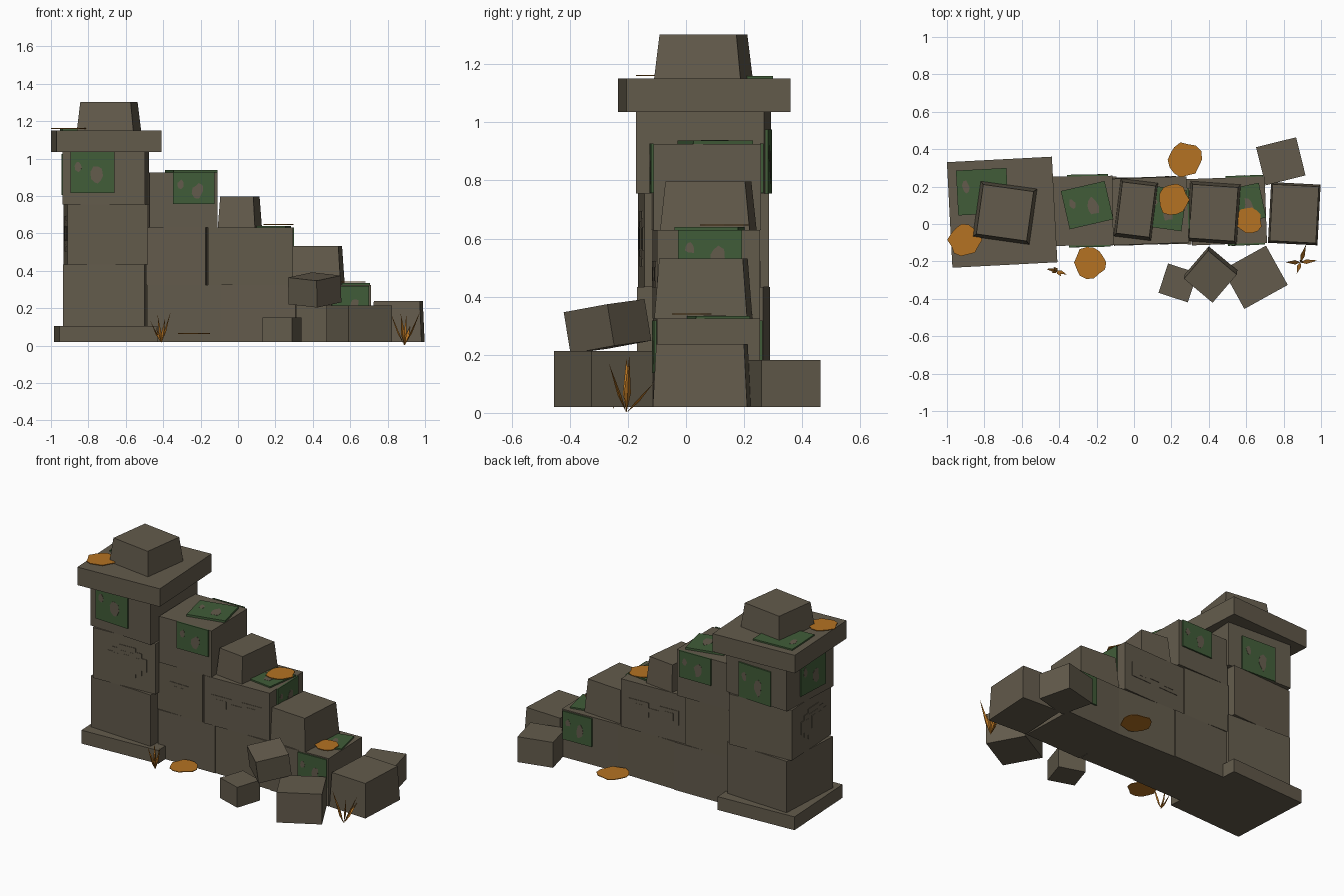
import bpy, bmesh, math, random
from mathutils import Matrix, Vector, Euler

random.seed(4)
if "Cube" in bpy.data.objects:
    bpy.data.objects.remove(bpy.data.objects["Cube"], do_unlink=True)


def material(name, rgb):
    m = bpy.data.materials.new(name)
    m.use_nodes = True
    col = (*rgb, 1)
    m.diffuse_color = col
    bsdf = m.node_tree.nodes["Principled BSDF"]
    bsdf.inputs["Base Color"].default_value = col
    bsdf.inputs["Roughness"].default_value = 0.9
    return m


STONE = material("weathered stone", (0.125, 0.105, 0.072))
MOSS = material("moss green", (0.052, 0.108, 0.040))
LEAF = material("dry leaf orange", (0.46, 0.17, 0.016))


def finish(name, bm, mat, matrix):
    bmesh.ops.recalc_face_normals(bm, faces=bm.faces)
    mesh = bpy.data.meshes.new(name)
    bm.to_mesh(mesh)
    bm.free()
    mesh.materials.append(mat)
    ob = bpy.data.objects.new(name, mesh)
    ob.matrix_world = matrix
    bpy.context.collection.objects.link(ob)
    return ob


def block(name, centre, size, z0, z1, turn=0, taper=1, tilt=(0, 0)):
    """Box with optional narrowing top; returns its frame and size."""
    dims = Vector((size[0], size[1], z1 - z0))
    bm = bmesh.new()
    bmesh.ops.create_cube(bm, size=1)
    for v in bm.verts:
        k = taper if v.co.z > 0 else 1
        v.co = v.co * dims
        v.co.x *= k
        v.co.y *= k
    rot = Euler([math.radians(a) for a in (*tilt, turn)]).to_matrix().to_4x4()
    frame = Matrix.Translation((*centre, (z0 + z1) / 2)) @ rot
    finish(name, bm, STONE, frame)
    return frame, dims


# u, v and outward directions of each block face
SIDES = {
    "front": ((1, 0, 0), (0, 0, 1), (0, -1, 0)),
    "back": ((-1, 0, 0), (0, 0, 1), (0, 1, 0)),
    "left_end": ((0, -1, 0), (0, 0, 1), (-1, 0, 0)),
    "right_end": ((0, 1, 0), (0, 0, 1), (1, 0, 0)),
    "top": ((1, 0, 0), (0, 1, 0), (0, 0, 1)),
}


def plate(name, host, side, pts, thick, mat, at=(0, 0), turn=0, lift=0):
    """Thin polygon laid on one face of a block."""
    frame, dims = host
    u, v, w = (Vector(a) for a in SIDES[side])
    reach = sum(abs(w[i]) * dims[i] for i in range(3)) / 2
    basis = Matrix((u, v, w)).transposed().to_4x4()
    pos = Matrix.Translation(u * at[0] + v * at[1] + w * (reach + lift))
    bm = bmesh.new()
    face = bm.faces.new([bm.verts.new((x, y, 0)) for x, y in pts])
    out = bmesh.ops.extrude_face_region(bm, geom=[face])
    bmesh.ops.translate(bm, vec=(0, 0, thick),
                        verts=[e for e in out["geom"] if isinstance(e, bmesh.types.BMVert)])
    spin = Matrix.Rotation(math.radians(turn), 4, "Z")
    return finish(name, bm, mat, frame @ pos @ basis @ spin)


def mirrored(q):
    """Close a shape from its upper right quarter."""
    r = q[::-1]
    return (q + [(-x, y) for x, y in r] + [(-x, -y) for x, y in q]
            + [(x, -y) for x, y in r])


def blob(rx, ry, n=11, rough=0.2):
    return [(rx * k * math.cos(t), ry * k * math.sin(t)) for t, k in
            ((i * math.tau / n, 1 - rough * random.random()) for i in range(n))]


def moss(host, side, at, size, turn=0, thick=0.009):
    """Green pad with bare stone showing through."""
    w, h = size
    plate("moss_" + side, host, side, mirrored([(w / 2, h / 2)]), thick, MOSS, at, turn)
    a = math.radians(turn)
    for fx, fy, rx, ry in ((0.1, -0.08, 0.16, 0.28), (-0.32, 0.12, 0.09, 0.16)):
        x, y = fx * w, fy * h
        spot = (at[0] + x * math.cos(a) - y * math.sin(a),
                at[1] + x * math.sin(a) + y * math.cos(a))
        plate("bare_patch", host, side, blob(rx * w, ry * h, 9, 0.4), 0.001, STONE,
              spot, turn, thick)


def carving(name, host, side, outlines, at=(0, 0)):
    """Nested reliefs, each slightly prouder than the last."""
    for i, (q, dx) in enumerate(outlines):
        plate(name, host, side, mirrored(q), 0.003 + 0.001 * i, STONE,
              (at[0] + dx, at[1]))


# Pillar
PC = (-0.707, 0.06)
block("pillar_base", PC, (0.525, 0.525), 0.02, 0.105, 3)
block("pillar_lower", PC, (0.435, 0.435), 0.105, 0.433, -3)
pillar_mid = block("pillar_middle", PC, (0.43, 0.43), 0.433, 0.755, 3)
pillar_up = block("pillar_upper", PC, (0.442, 0.442), 0.755, 1.035, -3)
cap = block("pillar_cap", (-0.705, 0.063), (0.562, 0.565), 1.035, 1.15, 3)
block("pillar_crown", (-0.69, 0.06), (0.305, 0.3), 1.15, 1.302, -8, 0.89)

# Stepped wall, bottom course to top course
block("wall_low_inner", (-0.29, 0.07), (0.4, 0.36), 0.02, 0.325, 1)
block("wall_low_middle", (0.1, 0.07), (0.42, 0.35), 0.02, 0.325, -1)
low_end = block("wall_low_outer", (0.505, 0.07), (0.4, 0.355), 0.02, 0.325, 2)
mid_in = block("wall_mid_inner", (-0.33, 0.07), (0.32, 0.36), 0.325, 0.63, -1)
mid_out = block("wall_mid_outer", (0.06, 0.07), (0.455, 0.355), 0.325, 0.63, 2)
high = block("wall_high", (-0.295, 0.07), (0.365, 0.37), 0.63, 0.925, 1)

# Narrowing stones on the steps
block("step_stone_high", (0.01, 0.077), (0.2, 0.31), 0.63, 0.797, -7, 0.89)
block("step_stone_mid", (0.425, 0.06), (0.27, 0.32), 0.325, 0.532, -4, 0.9)
block("step_stone_low", (0.857, 0.055), (0.265, 0.325), 0.02, 0.237, -3, 0.93)

# Fallen stones
block("rubble_small", (0.235, -0.315), (0.165, 0.165), 0.02, 0.15, -18)
block("rubble_large", (0.648, -0.285), (0.265, 0.24), 0.02, 0.213, 29)
block("rubble_tilted", (0.41, -0.27), (0.2, 0.2), 0.225, 0.37, -40, 1, (8, 5))
block("rubble_back", (0.785, 0.335), (0.22, 0.21), 0.02, 0.182, 14)

# Carvings
ring = [(0.135, 0.04), (0.1, 0.04), (0.1, 0.07), (0.06, 0.07), (0.06, 0.095)]
medallion = [(ring, 0), ([(0.09, 0.035), (0.05, 0.035), (0.05, 0.06)], 0),
             ([(0.025, 0.04)], 0)]
for side in ("front", "left_end"):
    carving("medallion", pillar_mid, side, medallion, (0.02, 0.005))
carving("square_carving", mid_in, "front",
        [([(0.07, 0.046)], 0), ([(0.033, 0.024)], 0)], (-0.005, 0.002))
link = [(0.172, 0.046), (0.035, 0.046), (0.035, 0.014)]
for side in ("front", "back"):
    carving("linked_carving", mid_out, side,
            [(link, 0), ([(0.033, 0.024)], -0.103), ([(0.033, 0.024)], 0.103)])

# Moss pads
for side, at in (("front", (-0.06, 0.03)), ("back", (-0.01, -0.03)), ("left_end", (0.02, 0.02))):
    moss(pillar_up, side, at, (0.235, 0.22))
moss(cap, "top", (-0.1, 0.115), (0.27, 0.24))
moss(high, "top", (0.045, 0.03), (0.24, 0.21), 12, 0.013)
for side, u in (("front", 0.055), ("back", -0.05)):
    moss(high, side, (u, 0.065), (0.22, 0.17))
moss(mid_out, "top", (0.11, 0.01), (0.2, 0.22), -10)
moss(mid_out, "right_end", (0.005, 0.07), (0.22, 0.165))
moss(low_end, "top", (0.09, 0.035), (0.19, 0.19), 10)
for side, u in (("front", 0.09), ("back", -0.09)):
    moss(low_end, side, (u, 0.055), (0.2, 0.18))

# Fallen leaf patches
GROUND = (Matrix.Identity(4), Vector((0, 0, 0)))
for x, y, z, r in ((-0.905, -0.085, 1.159, 0.095), (0.21, 0.13, 0.645, 0.09),
                   (0.27, 0.343, 0.06, 0.103), (-0.235, -0.205, 0.062, 0.092),
                   (0.615, 0.02, 0.338, 0.075)):
    plate("leaf_patch", GROUND, "top", blob(r, r, 14), 0.004, LEAF, (x, y), 0, z)


def tuft(name, base, tips, width):
    """Slim three-sided blades fanning from one root."""
    bm = bmesh.new()
    for tip in tips:
        d = Vector(tip)
        side = d.cross(Vector((0, 0, 1))).normalized() * width
        fold = Vector((d.x, d.y, 0)).normalized() * width * 0.8
        low, belly, tip_v = [Vector((0, 0, 0)), d * 0.35, d]
        ring = [bm.verts.new(belly + o) for o in (side, fold, -side)]
        ends = [bm.verts.new(low), bm.verts.new(tip_v)]
        for i in range(3):
            for e in ends:
                bm.faces.new((ring[i], ring[(i + 1) % 3], e))
    finish(name, bm, LEAF, Matrix.Translation(base))


# Dry grass
tuft("grass_inner", (-0.41, -0.25, 0.015),
     [(-0.06, 0.01, 0.12), (0.05, -0.02, 0.165), (-0.02, 0.02, 0.15),
      (0.02, -0.03, 0.13), (-0.03, -0.01, 0.09)], 0.01)
tuft("grass_outer", (0.89, -0.205, 0.0),
     [(-0.08, 0.0, 0.19), (0.09, 0.01, 0.195), (0.03, 0.095, 0.105),
      (-0.02, -0.06, 0.17), (0.01, 0.01, 0.16)], 0.012)
